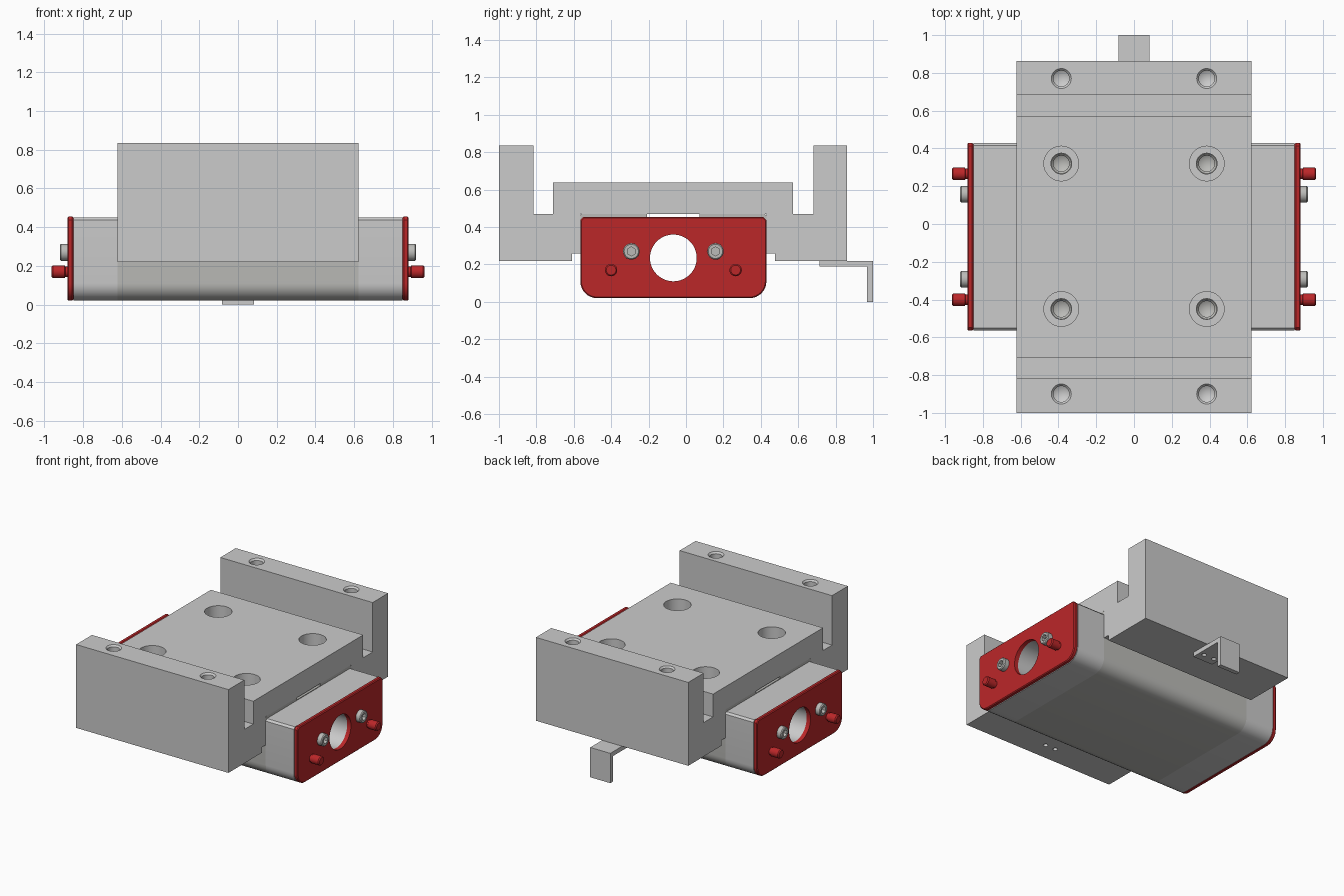
import bpy, bmesh
from math import sin, cos, pi, radians
from mathutils import Matrix, Vector

if "Cube" in bpy.data.objects:
    bpy.data.objects.remove(bpy.data.objects["Cube"])

CY = -0.0675          # centre line of the bearing in y


def material(name, rgb):
    m = bpy.data.materials.new(name)
    m.diffuse_color = (*rgb, 1)
    m.use_nodes = True
    m.node_tree.nodes["Principled BSDF"].inputs["Base Color"].default_value = m.diffuse_color
    return m


RED = material("red_plastic", (0.50, 0.02, 0.022))
STEEL = material("steel_grey", (0.5, 0.5, 0.48))


def finish(name, bm, mat=None):
    bmesh.ops.recalc_face_normals(bm, faces=bm.faces)
    me = bpy.data.meshes.new(name)
    bm.to_mesh(me)
    bm.free()
    ob = bpy.data.objects.new(name, me)
    bpy.context.collection.objects.link(ob)
    if mat:
        me.materials.append(mat)
    return ob


def extrude_x(name, pts, x0, x1, mat=None):
    """Prism along x from a (y, z) outline."""
    bm = bmesh.new()
    face = bm.faces.new([bm.verts.new((x0, y, z)) for y, z in pts])
    new = bmesh.ops.extrude_face_region(bm, geom=[face])["geom"]
    bmesh.ops.translate(bm, vec=(x1 - x0, 0, 0),
                        verts=[v for v in new if isinstance(v, bmesh.types.BMVert)])
    return finish(name, bm, mat)


def lathe(name, pts, loc, axis, mat=None, n=32):
    """Closed turned solid from (radius, height) pairs along an axis."""
    bm = bmesh.new()
    rings = []
    for r, h in pts:
        k = 1 if r == 0 else n
        rings.append([bm.verts.new((r * cos(2 * pi * i / n), r * sin(2 * pi * i / n), h))
                      for i in range(k)])
    for a, b in zip(rings, rings[1:]):
        for i in range(n):
            j = (i + 1) % n
            if len(a) == 1:
                bm.faces.new((a[0], b[i], b[j]))
            elif len(b) == 1:
                bm.faces.new((a[i], a[j], b[0]))
            else:
                bm.faces.new((a[i], a[j], b[j], b[i]))
    for ring in (rings[0], rings[-1]):
        if len(ring) > 1:
            bm.faces.new(ring)
    rot = Vector((0, 0, 1)).rotation_difference(Vector(axis)).to_matrix().to_4x4()
    bm.transform(Matrix.Translation(loc) @ rot)
    return finish(name, bm, mat)


def apply_mods(ob):
    dg = bpy.context.evaluated_depsgraph_get()
    me = bpy.data.meshes.new_from_object(ob.evaluated_get(dg))
    ob.modifiers.clear()
    ob.data = me


def cut(ob, cutters):
    for c in cutters:
        mod = ob.modifiers.new("cut", 'BOOLEAN')
        mod.operation, mod.solver, mod.object = 'DIFFERENCE', 'EXACT', c
    apply_mods(ob)
    for c in cutters:
        bpy.data.objects.remove(c)


def bearing_outline(top, chamfer, r=0.09, n=8):
    """Housing section: rounded lower corners, chamfered upper corners."""
    w, z0 = 0.4975, 0.02
    right = [(w - r + r * sin(a), z0 + r - r * cos(a))
             for a in (i * pi / 2 / n for i in range(n + 1))]
    right += [(w, top - chamfer), (w - chamfer, top)]
    return right, [(-y, z) for y, z in reversed(right)]


def shifted(pts):
    return [(y + CY, z) for y, z in pts]


# Carriage table: one profile with two side walls and two grooves
TABLE = [(-1, .22), (-1, .835), (-.815, .835), (-.815, .47), (-.71, .47), (-.71, .638),
         (.572, .638), (.572, .47), (.682, .47), (.682, .835), (.862, .835), (.862, .22),
         (.475, .22), (.475, .26), (.43, .26), (.43, .47),
         (-.565, .47), (-.565, .26), (-.61, .26), (-.61, .22)]
table = extrude_x("carriage_table", TABLE, -.622, .622)
holes = []
for x in (-.385, .385):
    for y in (-.90, .77):      # tapped holes in the wall tops
        holes.append(lathe("c", [(.053, .02), (.053, 0), (.042, -.012), (.042, -.2), (0, -.225)],
                           (x, y, .835), (0, 0, 1)))
    for y in (-.45, .32):      # counterbored mounting holes
        holes.append(lathe("c", [(.092, .02), (.092, -.11), (.055, -.11), (.055, -.25)],
                           (x, y, .638), (0, 0, 1)))
for x in (-.042, .042):        # small holes under both walls
    for y in (-.87, .78):
        holes.append(lathe("c", [(.016, -.05), (.016, .08), (0, .09)], (x, y, .22), (0, 0, 1), n=16))
cut(table, holes)


def bore():
    return lathe("c", [(.125, -1), (.125, 1)], (0, CY, .235), (1, 0, 0), n=48)


# Steel bearing core with two raised seating pads
right, left = bearing_outline(.47, .008)
core = extrude_x("bearing_core", shifted(right + [(.14, .47), (.14, .455), (-.14, .455), (-.14, .47)] + left),
                 -.622, .622, STEEL)
cut(core, [bore()] + [lathe("c", [(.053, .02), (.053, 0), (.042, -.012), (.042, -.12), (0, -.145)],
                            (x, y, .47), (0, 0, 1)) for x in (-.385, .385) for y in (-.45, .32)])

parts = [table, core]
for s, side in ((-1, "left"), (1, "right")):
    # End housing and red cover plate
    right, left = bearing_outline(.45, .014)
    cap = extrude_x(side + "_end_housing", shifted(right + left), s * .622, s * .851)
    right, left = bearing_outline(.455, .018)
    plate = extrude_x(side + "_end_plate", shifted(right + left), s * .851, s * .882, RED)
    bev = plate.modifiers.new("edge", 'BEVEL')
    bev.width, bev.segments, bev.limit_method, bev.angle_limit = .006, 1, 'ANGLE', radians(60)
    apply_mods(plate)
    cut(cap, [bore()])
    cut(plate, [bore()])
    parts += [cap, plate]
    for t in (-1, 1):
        # Socket head screw
        screw = lathe(side + "_screw", [(.044, 0), (.044, .034), (.038, .04), (.03, .04)],
                      (s * .88, CY + t * .225, .27), (s, 0, 0), STEEL)
        cut(screw, [lathe("c", [(.024, .012), (.024, .06)],
                          (s * .88, CY + t * .225, .27), (s, 0, 0), n=6)])
        # Red grease plug
        plug = lathe(side + "_plug", [(.027, 0), (.027, .012), (.033, .016), (.033, .077), (.026, .084)],
                     (s * .88, CY + t * .333, .17), (s, 0, 0), RED)
        parts += [screw, plug]

# Sensor bracket under the rear wall
bracket = extrude_x("sensor_bracket", [(.715, .22), (1, .22), (1, 0), (.968, 0), (.968, .188), (.715, .188)],
                    -.082, .082)
cut(bracket, [lathe("c", [(.016, -.1), (.016, .1)], (x, .78, .2), (0, 0, 1), n=16) for x in (-.042, .042)])
parts.append(bracket)

for ob in bpy.context.scene.objects:
    ob.select_set(ob in parts)
bpy.context.view_layer.objects.active = table
bpy.ops.object.shade_smooth_by_angle(angle=radians(30))
